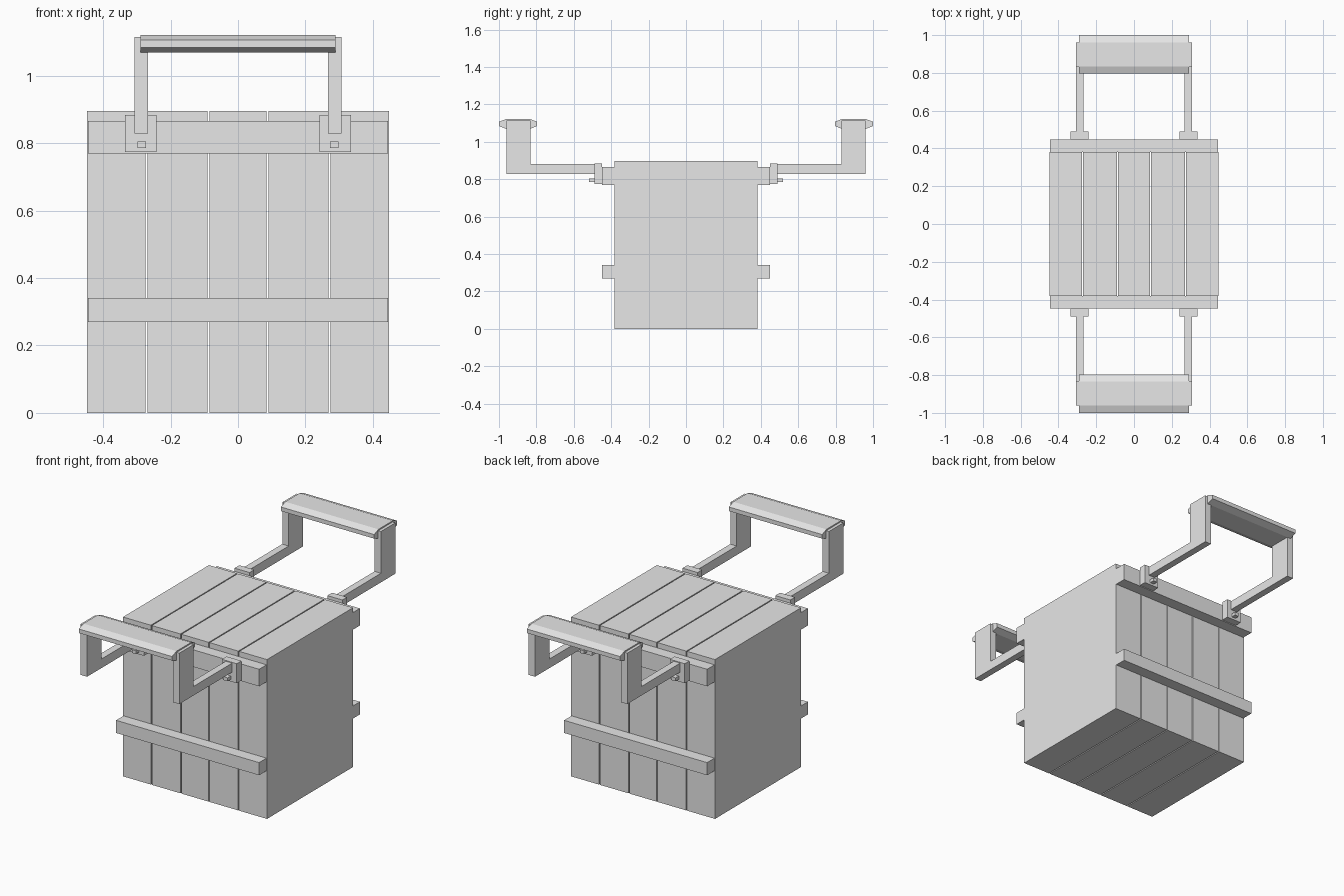
import bpy
import bmesh

cube = bpy.data.objects.get("Cube")
if cube:
    bpy.data.objects.remove(cube, do_unlink=True)

grey = bpy.data.materials.new("plain_grey")
grey.use_nodes = True
colour = (0.8, 0.8, 0.8, 1)
grey.diffuse_color = colour
grey.node_tree.nodes["Principled BSDF"].inputs["Base Color"].default_value = colour


def extrude_x(name, profile, x0, x1):
    """Solid with a (y, z) cross-section running from x0 to x1."""
    bm = bmesh.new()
    base = bm.faces.new([bm.verts.new((x0, y, z)) for y, z in profile])
    geom = bmesh.ops.extrude_face_region(bm, geom=[base])["geom"]
    moved = [v for v in geom if isinstance(v, bmesh.types.BMVert)]
    bmesh.ops.translate(bm, verts=moved, vec=(x1 - x0, 0, 0))
    bmesh.ops.recalc_face_normals(bm, faces=bm.faces)
    mesh = bpy.data.meshes.new(name)
    bm.to_mesh(mesh)
    bm.free()
    mesh.materials.append(grey)
    obj = bpy.data.objects.new(name, mesh)
    bpy.context.collection.objects.link(obj)
    return obj


def box(name, x, y, z):
    return extrude_x(name, [(y[0], z[0]), (y[1], z[0]), (y[1], z[1]), (y[0], z[1])], *x)


def mirrored(obj, x=False, y=True):
    mod = obj.modifiers.new("mirror", "MIRROR")
    mod.use_axis = (x, y, False)
    return obj


# Body: five full-depth planks with narrow gaps
edges = [-0.448, -0.272, -0.088, 0.088, 0.272, 0.448]
gap = 0.003
for i in range(5):
    left = edges[i] + (gap if i > 0 else 0)
    right = edges[i + 1] - (gap if i < 4 else 0)
    box(f"plank_{i + 1}", (left, right), (-0.382, 0.382), (0, 0.896))

# Cross battens on front and back
mirrored(box("upper_batten", (-0.445, 0.445), (-0.448, -0.382), (0.77, 0.866)))
mirrored(box("lower_batten", (-0.445, 0.445), (-0.448, -0.382), (0.27, 0.341)))

# Handle mounts and pegs, one for each arm
mirrored(box("handle_bracket", (0.242, 0.335), (-0.49, -0.448), (0.774, 0.884)), x=True)
mirrored(box("bracket_peg", (0.273, 0.298), (-0.518, -0.49), (0.786, 0.805)), x=True)

# L-shaped handle arms
arm = [(-0.49, 0.829), (-0.96, 0.829), (-0.96, 1.115),
       (-0.832, 1.115), (-0.832, 0.88), (-0.49, 0.88)]
mirrored(extrude_x("handle_arm", arm, 0.267, 0.307), x=True)

# Chamfered hand grips
grip = [(-1.0, 1.084), (-0.96, 1.069), (-0.834, 1.069), (-0.796, 1.084),
        (-0.796, 1.107), (-0.834, 1.122), (-0.96, 1.122), (-1.0, 1.107)]
mirrored(extrude_x("hand_grip", grip, -0.29, 0.29))
